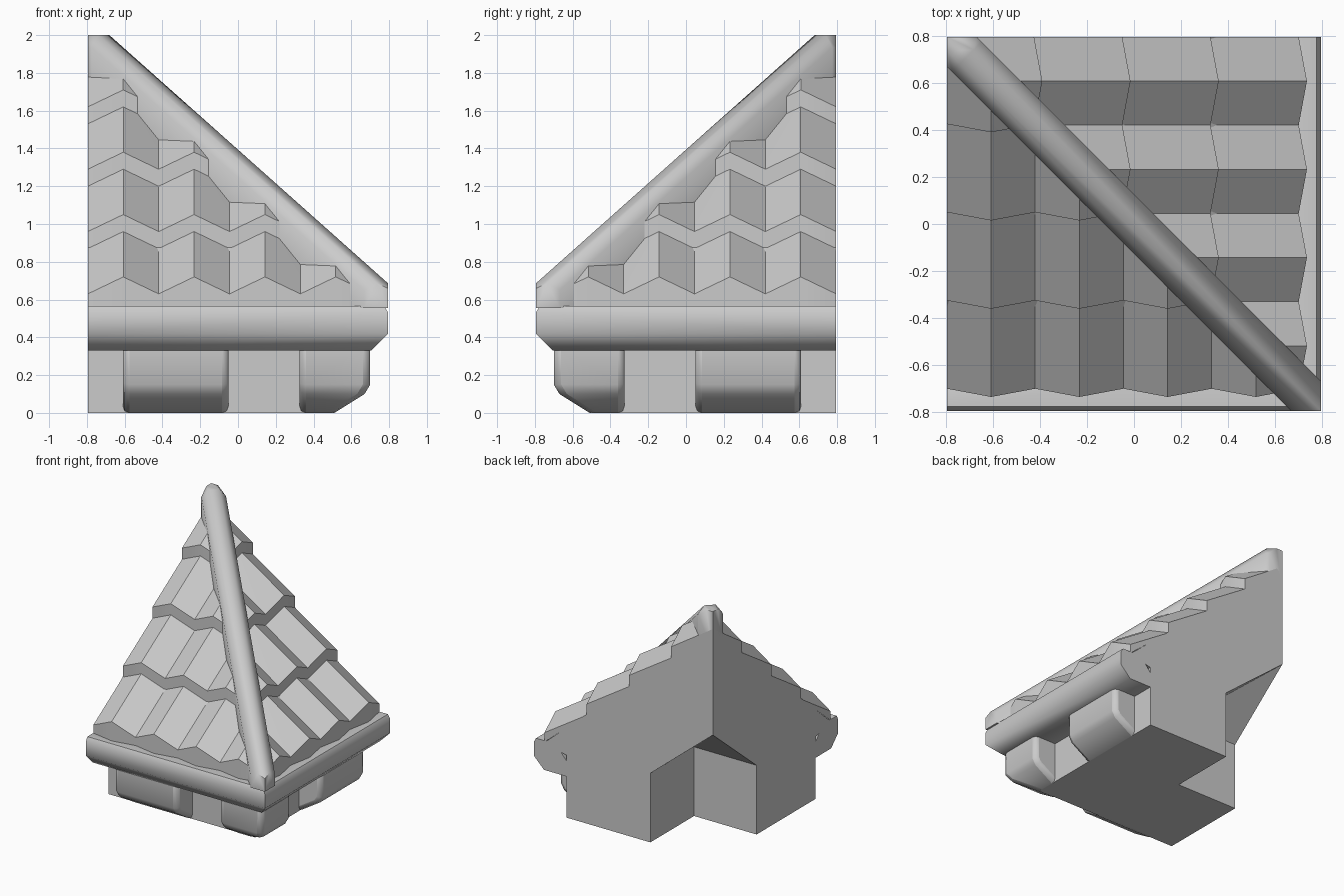
import bpy, bmesh, math
from mathutils import Matrix, Vector

if "Cube" in bpy.data.objects:
    bpy.data.objects.remove(bpy.data.objects["Cube"])

E = 0.795          # half width of the module
R2 = math.sqrt(2)


def cut(bm, co, no, fill=False):
    """Remove everything on the positive side of a plane."""
    bmesh.ops.bisect_plane(bm, geom=bm.verts[:] + bm.edges[:] + bm.faces[:], dist=1e-5,
                           plane_co=co, plane_no=no, clear_outer=True)
    if fill:
        bmesh.ops.holes_fill(bm, edges=[e for e in bm.edges if e.is_boundary])


def finish(bm, name, angle):
    bmesh.ops.recalc_face_normals(bm, faces=bm.faces[:])
    me = bpy.data.meshes.new(name)
    bm.to_mesh(me)
    bm.free()
    ob = bpy.data.objects.new(name, me)
    bpy.context.collection.objects.link(ob)
    bpy.ops.object.select_all(action='DESELECT')
    ob.select_set(True)
    bpy.context.view_layer.objects.active = ob
    bpy.ops.object.shade_smooth_by_angle(angle=math.radians(angle))
    return ob


def mitre(bm):
    """Trim the front piece on the diagonal and mirror it to the right side."""
    cut(bm, (0, 0, 0), (1, 1, 0))
    d = bmesh.ops.duplicate(bm, geom=bm.verts[:] + bm.edges[:] + bm.faces[:])['geom']
    m = Matrix(((0, -1, 0, 0), (-1, 0, 0, 0), (0, 0, 1, 0), (0, 0, 0, 1)))
    bmesh.ops.transform(bm, matrix=m, verts=[g for g in d if isinstance(g, bmesh.types.BMVert)])
    bmesh.ops.reverse_faces(bm, faces=[g for g in d if isinstance(g, bmesh.types.BMFace)])
    bmesh.ops.remove_doubles(bm, verts=bm.verts[:], dist=1e-4)


def prism(name, profile, x0, x1, angle=30, bevel=0):
    """Extrude a (y, z) profile along x, then mitre it round the corner."""
    bm = bmesh.new()
    a = [bm.verts.new((x0, y, z)) for y, z in profile]
    b = [bm.verts.new((x1, y, z)) for y, z in profile]
    bm.faces.new(a)
    bm.faces.new(b[::-1])
    for i in range(len(a)):
        j = (i + 1) % len(a)
        bm.faces.new((a[i], b[i], b[j], a[j]))
    mitre(bm)
    ob = finish(bm, name, angle)
    if bevel:
        mod = ob.modifiers.new("Bevel", 'BEVEL')
        mod.width, mod.segments = bevel, 2
        mod.limit_method, mod.angle_limit = 'ANGLE', math.radians(40)
    return ob


# Wall and roof body with hollow inner corner
prism("wall_and_roof_core", [(-.505, 0), (-.505, .5), (-.70, .55), (E, 1.85), (E, 1.01),
                             (.24, .555), (.24, 0)], -E, E)

# Eaves beam
prism("eaves_beam", [(-.705, .33), (-E, .42), (-E, .53), (-.775, .565), (-.60, .565),
                     (-.50, .45), (-.50, .33)], -E, E, 55)

# Stone blocks under the eaves
block = [(-.45, 0), (-.51, 0), (-.67, .10), (-.70, .15), (-.70, .38), (-.45, .38)]
prism("middle_blocks", block, -.61, -.05, 40, .035)
prism("corner_block", block, .325, E, 40, .035)

# Stepped roof tiles: pointed, slightly raised tile centres
bm = bmesh.new()
columns = []
for i in range(10):
    mid = i % 2
    edge, lift = -.70 - .035 * mid, .09 * mid
    col = []
    for k in range(4):
        y, z = edge + .375 * k, .33 * k
        low = .555 if k == 0 else .54 + lift + z
        end_y = edge + .375 * (k + 1) if k < 3 else E
        col.append((y, low))
        col.append((y, .63 + lift + z))
        if k == 3:
            col.append((end_y, .63 + lift + z + .65 * (end_y - y)))
    columns.append([bm.verts.new((-E + .1875 * i, y, z)) for y, z in col])
for c, d in zip(columns, columns[1:]):
    for j in range(len(c) - 1):
        bm.faces.new((c[j], d[j], d[j + 1], c[j + 1]))
bm.faces.new(columns[0] + [bm.verts.new((-E, E, 1.84))])
mitre(bm)
tiles = finish(bm, "roof_tiles", 42)
if sum(p.normal.z * p.area for p in tiles.data.polygons) < 0:
    tiles.data.flip_normals()

# Hip ridge beam along the diagonal, levelling off at the peak
section = [(-.09, -.32), (-.09, -.065), (-.042, 0), (.042, 0), (.09, -.065), (.09, -.32)]
bm = bmesh.new()
rings = []
for u, top in ((1.3, .69 - .63 * .225), (-1.005, 2.0), (-1.3, 2.0)):
    rings.append([bm.verts.new(((u + w) / R2, (w - u) / R2, top + dz)) for w, dz in section])
for a, b in zip(rings, rings[1:]):
    for i in range(6):
        j = (i + 1) % 6
        bm.faces.new((a[i], b[i], b[j], a[j]))
bm.faces.new(rings[0])
bm.faces.new(rings[-1][::-1])
for n in ((1, 0, 0), (-1, 0, 0), (0, 1, 0), (0, -1, 0)):
    cut(bm, Vector(n) * E, n, True)
cut(bm, (0, 0, .555), (0, 0, -1), True)
finish(bm, "hip_ridge", 58)
